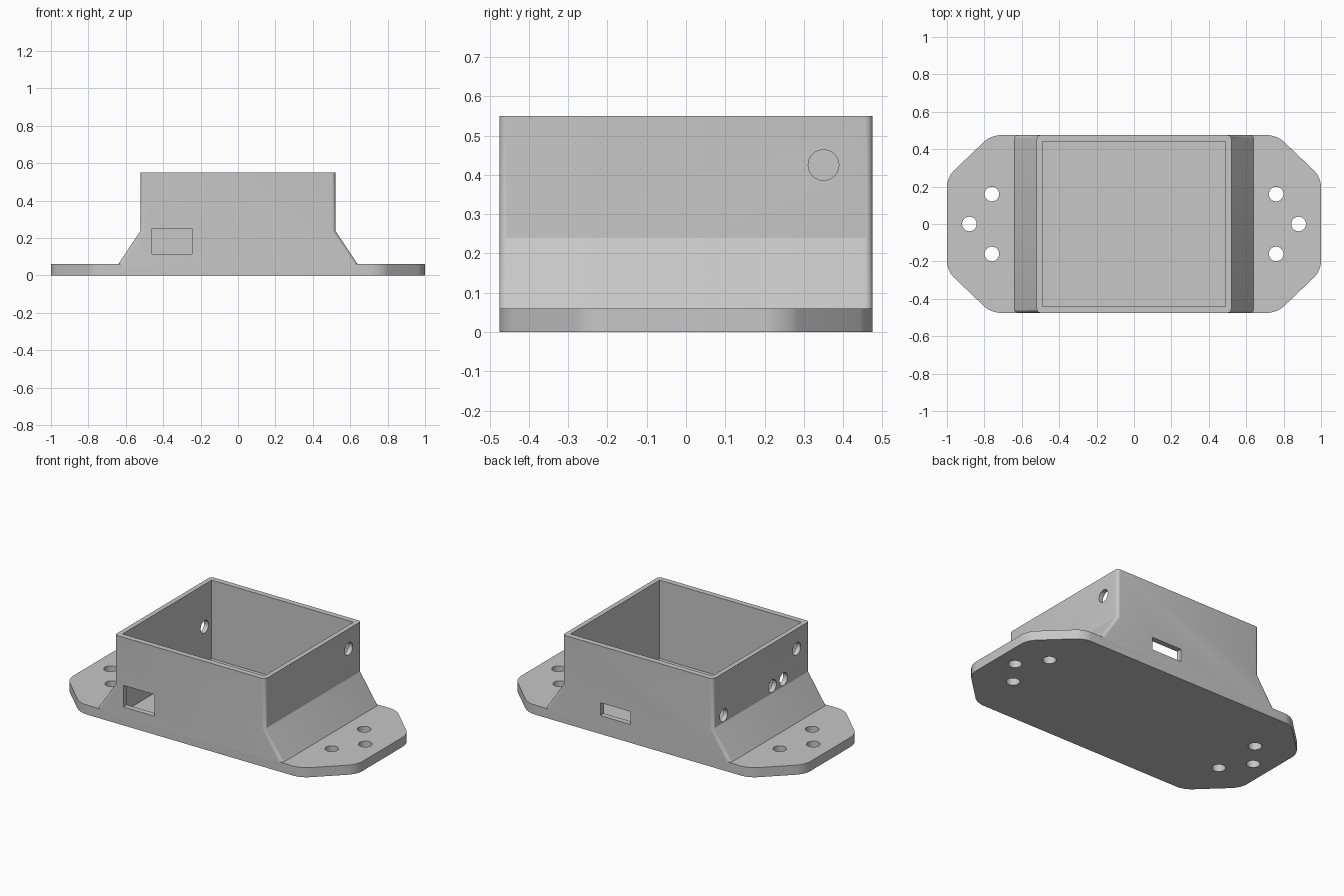
import bpy
import bmesh
from math import pi
from mathutils import Matrix, Vector

cube = bpy.data.objects.get("Cube")
if cube:
    bpy.data.objects.remove(cube, do_unlink=True)

grey = bpy.data.materials.new("grey plastic")
grey.use_nodes = True
colour = (0.57, 0.57, 0.57, 1)
grey.diffuse_color = colour
grey.node_tree.nodes["Principled BSDF"].inputs["Base Color"].default_value = colour

HALF_Y = 0.475
FLOOR = 0.06
HOLE_R = 0.039


def finish(bm, name):
    bmesh.ops.recalc_face_normals(bm, faces=bm.faces[:])
    mesh = bpy.data.meshes.new(name)
    bm.to_mesh(mesh)
    bm.free()
    mesh.materials.append(grey)
    obj = bpy.data.objects.new(name, mesh)
    bpy.context.scene.collection.objects.link(obj)
    return obj


def prism(name, points, direction, round_edge, radius, segments):
    """Extrude a closed outline, then round the edges picked by a rule."""
    bm = bmesh.new()
    face = bm.faces.new([bm.verts.new(p) for p in points])
    ext = bmesh.ops.extrude_face_region(bm, geom=[face])
    moved = [v for v in ext["geom"] if isinstance(v, bmesh.types.BMVert)]
    bmesh.ops.translate(bm, verts=moved, vec=direction)
    bmesh.ops.recalc_face_normals(bm, faces=bm.faces[:])
    edges = [e for e in bm.edges if round_edge(*[v.co for v in e.verts])]
    bmesh.ops.bevel(bm, geom=edges, offset=radius, segments=segments,
                    profile=0.5, affect='EDGES')
    return finish(bm, name)


def box(name, low, high):
    bm = bmesh.new()
    low, high = Vector(low), Vector(high)
    size = Matrix.Diagonal((high - low).to_4d())
    size[3][3] = 1
    bmesh.ops.create_cube(bm, size=1, matrix=Matrix.Translation((low + high) / 2) @ size)
    return finish(bm, name)


def cylinder(name, centre, axis, length):
    bm = bmesh.new()
    turn = Matrix.Rotation(pi / 2, 4, 'Y') if axis == 'X' else Matrix()
    bmesh.ops.create_cone(bm, cap_ends=True, segments=32, radius1=HOLE_R, radius2=HOLE_R,
                          depth=length, matrix=Matrix.Translation(centre) @ turn)
    return finish(bm, name)


def combine(obj, tool, operation):
    mod = obj.modifiers.new("combine", 'BOOLEAN')
    mod.operation = operation
    mod.solver = 'EXACT'
    mod.object = tool
    graph = bpy.context.evaluated_depsgraph_get()
    mesh = bpy.data.meshes.new_from_object(obj.evaluated_get(graph))
    obj.modifiers.clear()
    obj.data = mesh
    bpy.data.objects.remove(tool, do_unlink=True)


# Mounting plate: rectangle with cut, rounded corners
quarter = [(1, 0.25), (0.765, HALF_Y)]
outline = quarter + [(-x, y) for x, y in reversed(quarter)]
outline += [(-x, -y) for x, y in outline]
enclosure = prism("mounting_enclosure", [(x, y, 0) for x, y in outline], (0, 0, FLOOR),
                  lambda a, b: abs(a.z - b.z) > 0.01, 0.05, 8)

# Box body with sloping feet, rounded along its side edges
side = [(0.64, 0.03), (0.64, FLOOR), (0.52, 0.24), (0.52, 0.55)]
profile = side + [(-x, z) for x, z in reversed(side)]
body = prism("box_body", [(x, -HALF_Y, z) for x, z in profile], (0, 2 * HALF_Y, 0),
             lambda a, b: abs(a.y - b.y) < 0.01 and abs(a.z - b.z) > 0.01, 0.02, 5)
combine(enclosure, body, 'UNION')

# Cavity and the two cable windows in the front and back walls
cutters = [
    box("cavity", (-0.49, -0.44, FLOOR), (0.49, 0.44, 0.7)),
    box("front_window", (-0.46, -0.6, 0.115), (-0.245, -0.4, 0.25)),
    box("back_window", (0.05, 0.4, 0.115), (0.26, 0.6, 0.195)),
]

# Screw holes through the plate
for s in (-1, 1):
    for x, y in ((0.88, 0), (0.76, 0.16), (0.76, -0.16)):
        cutters.append(cylinder("screw_hole", (s * x, y, 0.03), 'Z', 0.2))

# Cable holes through the end walls
for s, y, z in ((1, 0.35, 0.425), (-1, -0.35, 0.425), (-1, 0.37, 0.285),
                (-1, -0.11, 0.285), (-1, -0.22, 0.285)):
    cutters.append(cylinder("cable_hole", (s * 0.52, y, z), 'X', 0.16))

for cutter in cutters:
    combine(enclosure, cutter, 'DIFFERENCE')

bpy.ops.object.select_all(action='DESELECT')
enclosure.select_set(True)
bpy.context.view_layer.objects.active = enclosure
bpy.ops.object.shade_smooth_by_angle()
